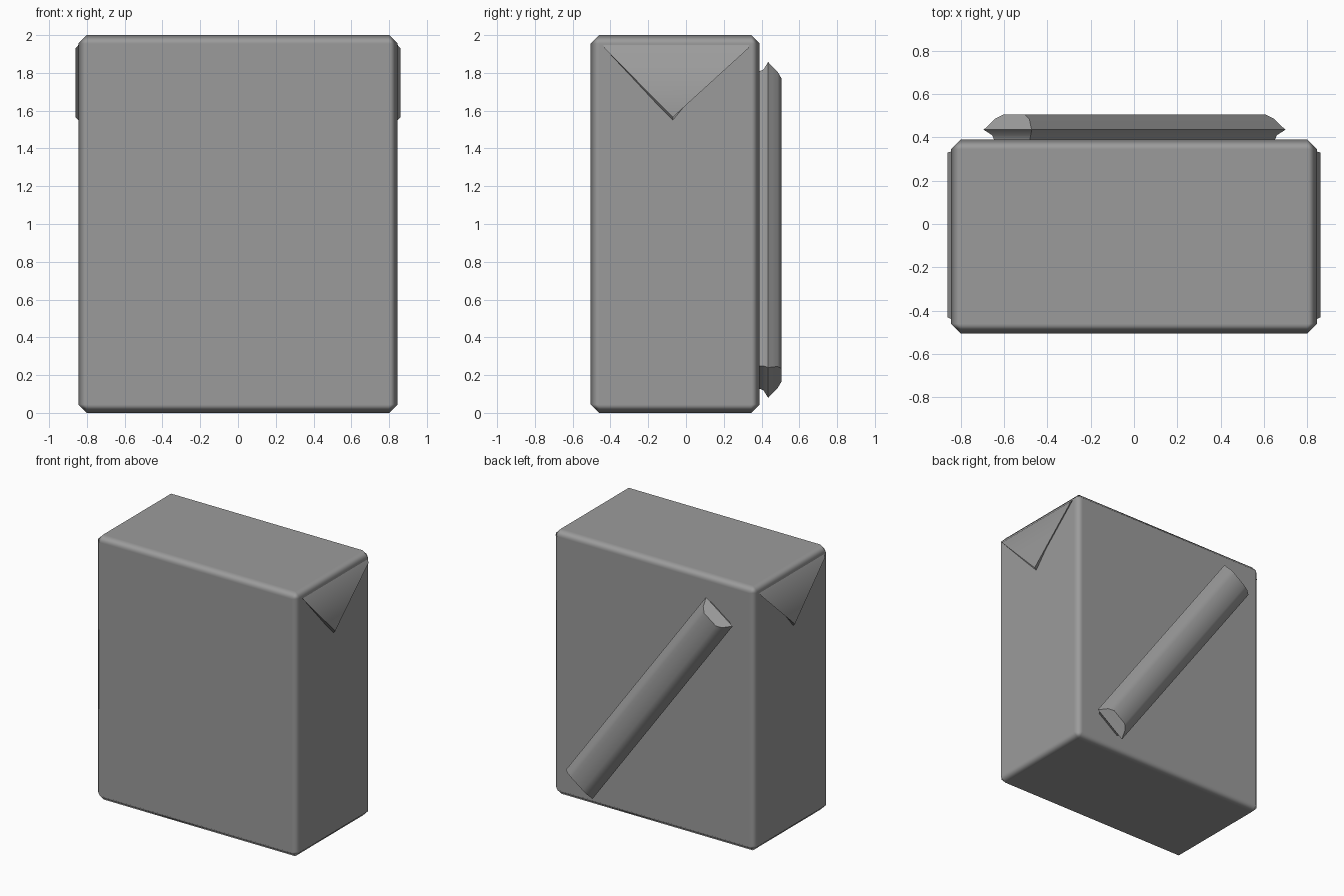
import bpy
import bmesh
from mathutils import Matrix, Vector

cube = bpy.data.objects.get("Cube")
if cube:
    bpy.data.objects.remove(cube, do_unlink=True)

GREY = (0.33, 0.33, 0.33, 1)
grey = bpy.data.materials.new("plain grey")
grey.use_nodes = True
grey.diffuse_color = GREY
grey.node_tree.nodes["Principled BSDF"].inputs["Base Color"].default_value = GREY


def add_loft(name, rings):
    """Join a stack of rings with equal point counts and close both ends."""
    bm = bmesh.new()
    loops = [[bm.verts.new(p) for p in ring] for ring in rings]
    count = len(loops[0])
    for a, b in zip(loops, loops[1:]):
        for i in range(count):
            j = (i + 1) % count
            bm.faces.new((a[i], a[j], b[j], b[i]))
    bm.faces.new(loops[0])
    bm.faces.new(loops[-1])
    bmesh.ops.recalc_face_normals(bm, faces=bm.faces)
    mesh = bpy.data.meshes.new(name)
    bm.to_mesh(mesh)
    bm.free()
    obj = bpy.data.objects.new(name, mesh)
    bpy.context.collection.objects.link(obj)
    mesh.materials.append(grey)
    return obj


def shade(obj, angle):
    bpy.ops.object.select_all(action="DESELECT")
    obj.select_set(True)
    bpy.context.view_layer.objects.active = obj
    bpy.ops.object.shade_smooth_by_angle(angle=angle)


# Carton with chamfered edges
x, front, back, top = 0.845, -0.505, 0.39, 2.0
outline = [(-x, front), (x, front), (x, back), (-x, back)]
carton = add_loft("carton", [[(px, py, z) for px, py in outline] for z in (0, top)])
bevel = carton.modifiers.new("chamfer", "BEVEL")
bevel.width = 0.045
bevel.segments = 1
bevel.harden_normals = True
shade(carton, 1.6)

# Folded triangular flaps on both sides, blending into the top edge
inner = [(0.80, -0.46, 2.0), (0.80, 0.345, 2.0), (0.84, -0.07, 1.545)]
outer = [(0.86, -0.43, 1.93), (0.86, 0.33, 1.93), (0.86, -0.07, 1.565)]
for name, side in (("left_flap", 1), ("right_flap", -1)):
    flap = add_loft(name, [[(side * px, py, pz) for px, py, pz in ring]
                           for ring in (inner, outer)])
    shade(flap, 0.9)

# Flattened straw lying diagonally across the back
upper, lower = Vector((-0.583, 0, 1.777)), Vector((0.588, 0, 0.16))
along = (lower - upper).normalized()
across = along.cross(Vector((0, 1, 0)))
middle = (upper + lower) / 2
half = (lower - upper).length / 2
# Each layer: depth, half width, end inset
layers = [(0.385, 0.10, 0.035), (0.41, 0.11, 0.03), (0.435, 0.137, 0.0),
          (0.455, 0.12, 0.015), (0.485, 0.098, 0.035), (0.505, 0.06, 0.05)]
rings = []
for depth, width, inset in layers:
    ends = half - inset
    rings.append([middle + along * ends * s + across * width * w + Vector((0, depth, 0))
                  for s, w in ((-1, -1), (-1, 1), (1, 1), (1, -1))])
straw = add_loft("straw", rings)
shade(straw, 0.8)
